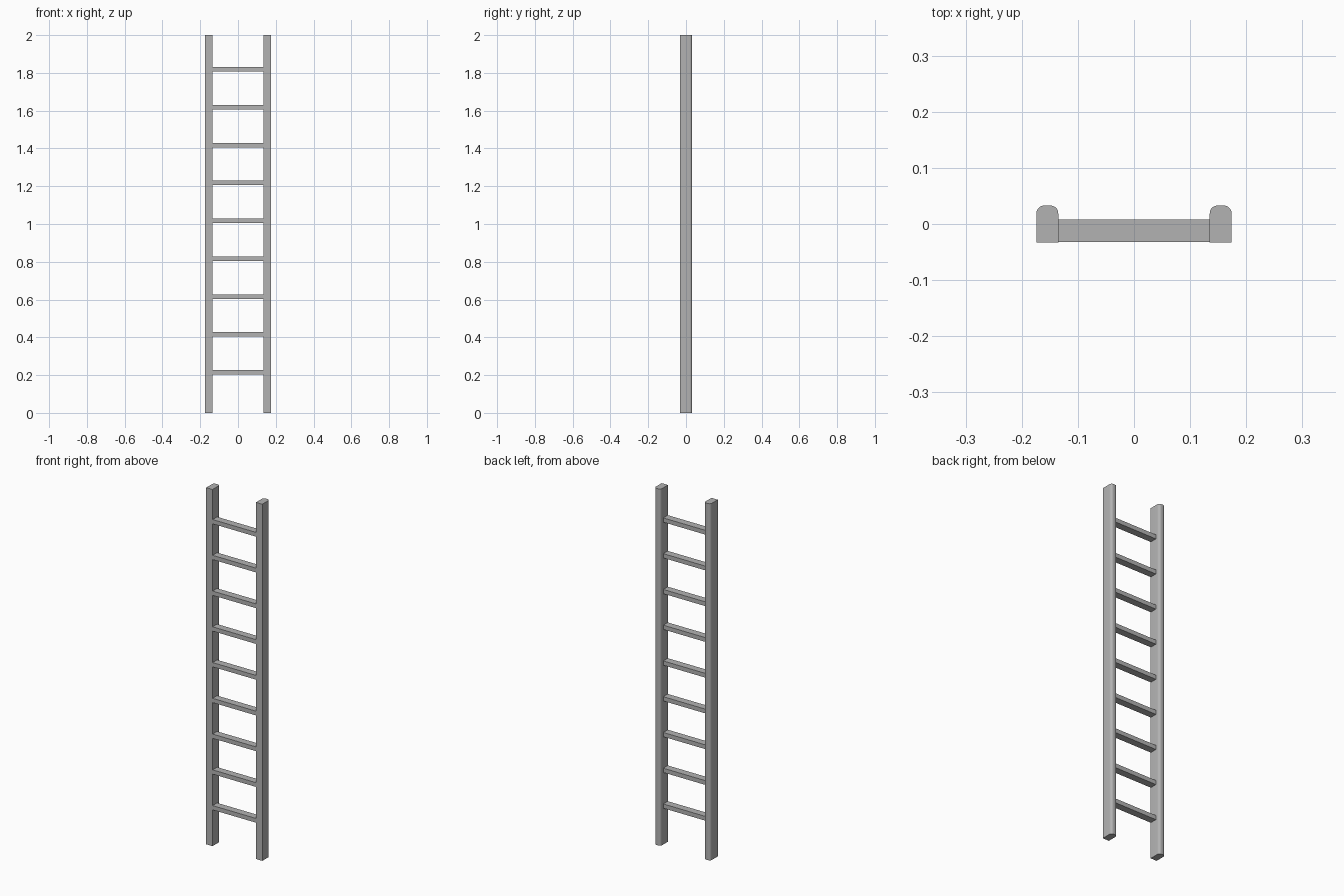
import bpy
import bmesh

cube = bpy.data.objects.get("Cube")
if cube:
    bpy.data.objects.remove(cube, do_unlink=True)

# Single grey material
grey = bpy.data.materials.new("plain_grey")
grey.use_nodes = True
colour = (0.45, 0.45, 0.45, 1)
grey.diffuse_color = colour
grey.node_tree.nodes["Principled BSDF"].inputs["Base Color"].default_value = colour

RAIL_IN, RAIL_OUT = 0.135, 0.174
DEPTH = 0.033
HEIGHT = 2.0


def box(name, low, high, round_back=0):
    """Box between two corners, optionally with rounded upright back edges."""
    bm = bmesh.new()
    bmesh.ops.create_cube(bm, size=1)
    for v in bm.verts:
        v.co = [(a + b) / 2 + c * (b - a) for a, b, c in zip(low, high, v.co)]
    if round_back:
        edges = [e for e in bm.edges
                 if all(v.co.y > high[1] - 0.001 for v in e.verts)
                 and abs(e.verts[0].co.z - e.verts[1].co.z) > 0.1]
        bmesh.ops.bevel(bm, geom=edges, offset=round_back, segments=5,
                        profile=0.5, affect='EDGES')
    bmesh.ops.recalc_face_normals(bm, faces=bm.faces)
    mesh = bpy.data.meshes.new(name)
    bm.to_mesh(mesh)
    bm.free()
    mesh.materials.append(grey)
    obj = bpy.data.objects.new(name, mesh)
    bpy.context.collection.objects.link(obj)
    return obj


# Side rails with rounded backs
for side, x0, x1 in (("left", RAIL_IN, RAIL_OUT), ("right", -RAIL_OUT, -RAIL_IN)):
    rail = box(side + "_rail", (x0, -DEPTH, 0), (x1, DEPTH, HEIGHT), 0.014)
    bpy.ops.object.select_all(action='DESELECT')
    rail.select_set(True)
    bpy.context.view_layer.objects.active = rail
    bpy.ops.object.shade_smooth_by_angle()

# Evenly spaced rungs, flush with the front of the rails
for i in range(9):
    z = 0.203 + 0.2005 * i
    box(f"rung_{i + 1}", (-RAIL_IN, -DEPTH + 0.001, z), (RAIL_IN, 0.008, z + 0.024))
